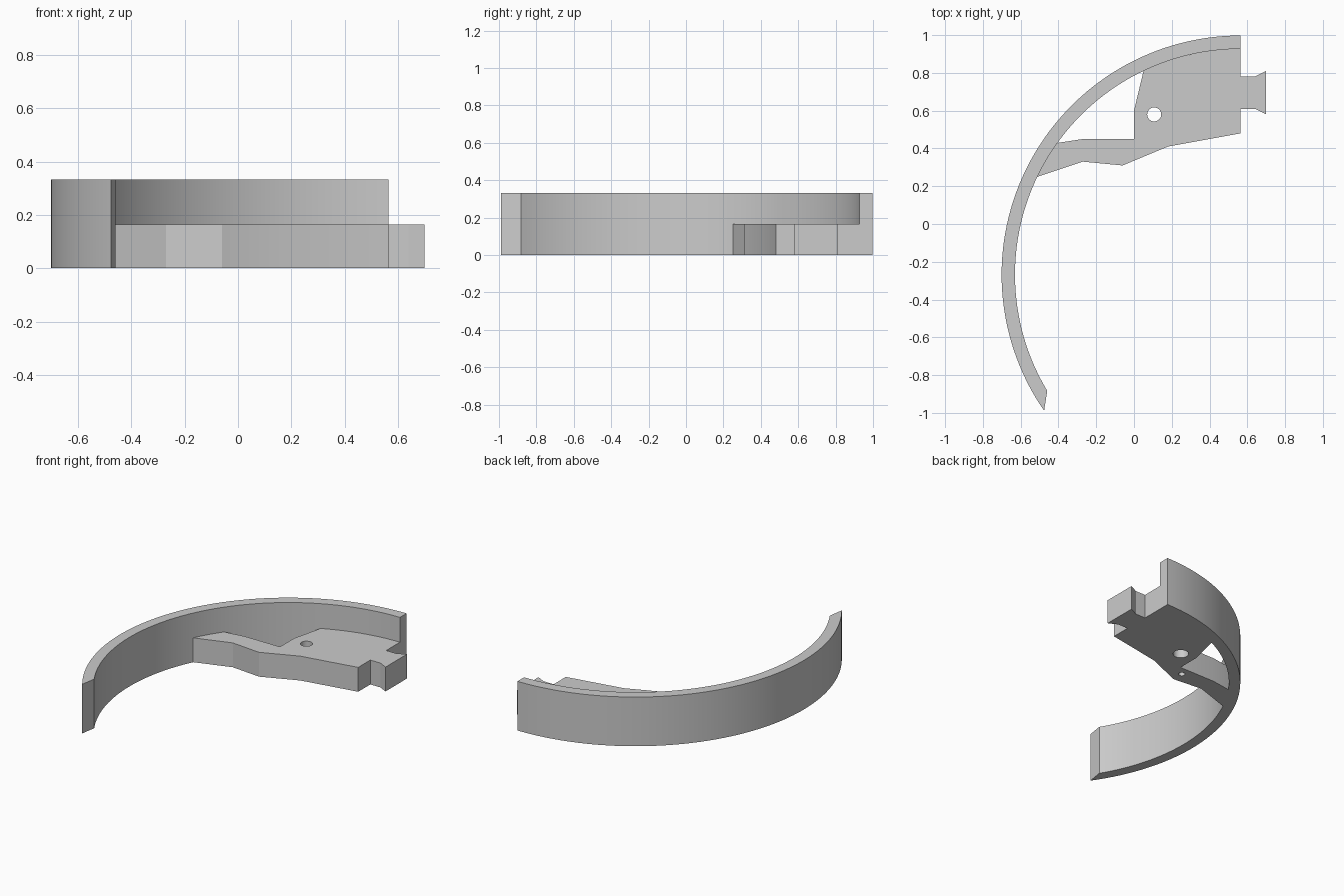
import bpy, bmesh
from math import cos, sin, radians

cube = bpy.data.objects.get("Cube")
if cube:
    bpy.data.objects.remove(cube, do_unlink=True)

CENTRE = (0.565, -0.268)
OUTER, INNER = 1.266, 1.195
RING_H, PLATE_H = 0.333, 0.165

grey = bpy.data.materials.new("light grey")
grey.use_nodes = True
colour = (0.6, 0.6, 0.6, 1)
grey.diffuse_color = colour
grey.node_tree.nodes["Principled BSDF"].inputs["Base Color"].default_value = colour


def arc(radius, start, end, steps):
    angles = [radians(start + (end - start) * i / steps) for i in range(steps + 1)]
    return [(CENTRE[0] + radius * cos(a), CENTRE[1] + radius * sin(a)) for a in angles]


def extrude(name, outline, height):
    bm = bmesh.new()
    base = bm.faces.new([bm.verts.new((x, y, 0)) for x, y in outline])
    top = bmesh.ops.extrude_face_region(bm, geom=[base])["geom"]
    bmesh.ops.translate(bm, vec=(0, 0, height),
                        verts=[v for v in top if isinstance(v, bmesh.types.BMVert)])
    bmesh.ops.recalc_face_normals(bm, faces=bm.faces)
    mesh = bpy.data.meshes.new(name)
    bm.to_mesh(mesh)
    bm.free()
    mesh.materials.append(grey)
    obj = bpy.data.objects.new(name, mesh)
    bpy.context.collection.objects.link(obj)
    return obj


def activate(obj):
    bpy.ops.object.select_all(action='DESELECT')
    obj.select_set(True)
    bpy.context.view_layer.objects.active = obj


def drill(obj, x, y, radius, bottom, top):
    bpy.ops.mesh.primitive_cylinder_add(vertices=48, radius=radius, depth=top - bottom,
                                        location=(x, y, (top + bottom) / 2))
    cutter = bpy.context.object
    cutter.name = "hole_cutter"
    cutter.hide_render = True
    cutter.data.materials.append(grey)
    mod = obj.modifiers.new("hole", 'BOOLEAN')
    mod.operation, mod.solver, mod.object = 'DIFFERENCE', 'EXACT', cutter
    activate(obj)
    bpy.ops.object.modifier_apply(modifier=mod.name)
    bpy.data.objects.remove(cutter, do_unlink=True)


# Curved band with a slanted lower end
band = extrude("curved_band",
               arc(OUTER, 90, 214.7, 72) + arc(INNER, 211, 90, 72), RING_H)

# Mounting plate with support arm and flared tab, meeting the band's inner wall
outline = arc(INNER, 90, 115.5, 15)
outline += [(0, 0.60), (0, 0.45), (-0.27, 0.45)]
outline += arc(INNER, 144.3, 154.3, 6)
outline += [(-0.27, 0.33), (-0.06, 0.31), (0.18, 0.41), (0.565, 0.48)]
outline += [(0.565, 0.61), (0.64, 0.61), (0.70, 0.58),
            (0.70, 0.81), (0.64, 0.78), (0.565, 0.78)]
plate = extrude("mounting_plate", outline, PLATE_H)

# Screw hole, wider from below, and a small blind hole under the arm
drill(plate, 0.107, 0.58, 0.037, -0.1, 0.3)
drill(plate, 0.107, 0.58, 0.048, -0.1, 0.08)
drill(plate, -0.06, 0.39, 0.02, -0.1, 0.1)

for part in (band, plate):
    activate(part)
    bpy.ops.object.shade_smooth_by_angle(angle=radians(20))
